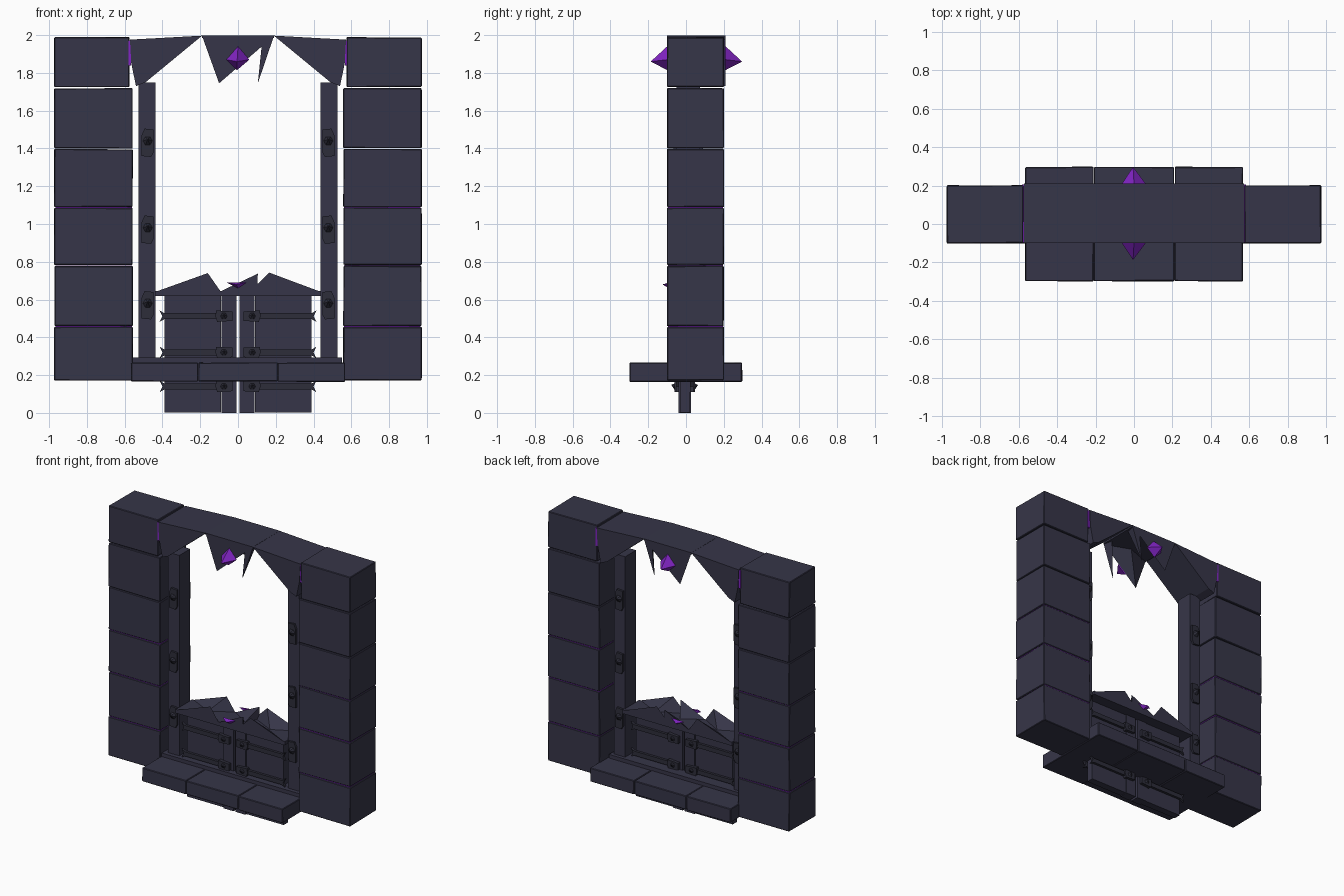
import bpy, bmesh, math, random
from mathutils import Vector

if "Cube" in bpy.data.objects:
    bpy.data.objects.remove(bpy.data.objects["Cube"])

random.seed(4)


def mat(name, rgb):
    m = bpy.data.materials.new(name)
    m.diffuse_color = (*rgb, 1)
    m.use_nodes = True
    m.node_tree.nodes["Principled BSDF"].inputs["Base Color"].default_value = m.diffuse_color
    return m


STONE = mat("dark slate", (0.037, 0.036, 0.065))
METAL = mat("dark metal", (0.026, 0.026, 0.042))
PURPLE = mat("purple crystal", (0.22, 0.018, 0.55))


def finish(name, bm, m):
    bmesh.ops.recalc_face_normals(bm, faces=bm.faces)
    me = bpy.data.meshes.new(name)
    bm.to_mesh(me)
    bm.free()
    me.materials.append(m)
    ob = bpy.data.objects.new(name, me)
    bpy.context.collection.objects.link(ob)
    return ob


def box(name, x0, x1, y0, y1, z0, z1, m=STONE, bevel=0.0, jitter=0.0):
    bm = bmesh.new()
    bmesh.ops.create_cube(bm, size=1)
    for v in bm.verts:
        c = v.co
        v.co = Vector((x0 if c.x < 0 else x1, y0 if c.y < 0 else y1, z0 if c.z < 0 else z1))
        v.co += Vector([random.uniform(-jitter, jitter) for _ in range(3)])
    if bevel:
        bmesh.ops.bevel(bm, geom=bm.edges[:], offset=bevel, segments=1, affect='EDGES')
    return finish(name, bm, m)


def prism(name, pts, y0, y1, m=STONE):
    """Front outline (x, z) pushed through y."""
    bm = bmesh.new()
    a = [bm.verts.new((x, y0, z)) for x, z in pts]
    b = [bm.verts.new((x, y1, z)) for x, z in pts]
    bm.faces.new(a)
    bm.faces.new(b[::-1])
    for i in range(len(pts)):
        j = (i + 1) % len(pts)
        bm.faces.new((a[i], b[i], b[j], a[j]))
    return finish(name, bm, m)


def spike(name, base, tip, m):
    """Pyramid from a base loop to a tip."""
    bm = bmesh.new()
    vs = [bm.verts.new(p) for p in base]
    t = bm.verts.new(tip)
    bm.faces.new(vs)
    for i in range(len(vs)):
        bm.faces.new((vs[i], vs[(i + 1) % len(vs)], t))
    return finish(name, bm, m)


def stud(name, x, y, z, s, r=0.022, length=0.022):
    ring = [(x + r * math.cos(i * math.pi / 3), y, z + r * math.sin(i * math.pi / 3)) for i in range(6)]
    spike(name, ring, (x, y + s * length, z + 0.008), METAL)


# Pillars: six stacked blocks each, with a glowing core in the joints
levels = [(0.172, 0.455), (0.46, 0.778), (0.784, 1.086), (1.091, 1.396), (1.401, 1.718), (1.726, 1.988)]
for side, s in (("left", -1), ("right", 1)):
    for i, (z0, z1) in enumerate(levels):
        a, b = sorted((s * 0.558 if i < 5 else s * 0.575, s * 0.972))
        box(f"{side}_pillar_block_{i}", a, b, -0.1, 0.2, z0, z1, bevel=0.004, jitter=0.002)
    for z in (0.457, 0.781, 1.088):
        a, b = sorted((s * 0.562, s * 0.965))
        box(f"{side}_joint_glow", a, b, -0.095, 0.195, z - 0.002, z + 0.002, PURPLE)

    # Lintel end piece with a broken lower edge
    prism(f"{side}_lintel_piece", [(s * x, z) for x, z in
          [(0.572, 1.976), (0.19, 1.997), (0.49, 1.75), (0.54, 1.73), (0.565, 1.85)]], -0.1, 0.21)
    a, b = sorted((s * 0.566, s * 0.583))
    box(f"{side}_lintel_glow", a, b, -0.097, 0.205, 1.84, 1.972, PURPLE)

    # Door post
    a, b = sorted((s * 0.437, s * 0.527))
    box(f"{side}_post", a, b, -0.05, 0.075, 0.28, 1.75)
    # Post brackets on both faces
    for z in (0.57, 0.97, 1.43):
        for f, y in ((-1, -0.05), (1, 0.075)):
            pts = [(s * 0.51, z - 0.07), (s * 0.46, z - 0.075), (s * 0.447, z - 0.05),
                   (s * 0.447, z + 0.07), (s * 0.495, z + 0.075), (s * 0.51, z + 0.04)]
            prism(f"{side}_bracket", pts, min(y, y + f * 0.015), max(y, y + f * 0.015), METAL)
            stud(f"{side}_bracket_stud", s * 0.478, y + f * 0.015, z + 0.01, f, 0.025, 0.03)

    # Door leaf: recessed panel and inner stile
    a, b = sorted((s * 0.09, s * 0.39))
    box(f"{side}_door_panel", a, b, -0.032, 0.02, 0.003, 0.63)
    a, b = sorted((s * 0.008, s * 0.088))
    box(f"{side}_door_stile", a, b, -0.04, 0.026, 0, 0.63)
    # Door straps with end plates
    for z in (0.14, 0.32, 0.512):
        for f, y in ((-1, -0.036), (1, 0.022)):
            y0, y1 = sorted((y, y + f * 0.018))
            prism(f"{side}_strap", [(s * 0.1, z - 0.016), (s * 0.39, z - 0.016), (s * 0.415, z - 0.03),
                  (s * 0.4, z), (s * 0.415, z + 0.03), (s * 0.39, z + 0.016), (s * 0.1, z + 0.016)], y0, y1, METAL)
            y0, y1 = sorted((y, y + f * 0.026))
            prism(f"{side}_strap_plate", [(s * 0.03, z - 0.025), (s * 0.11, z - 0.03), (s * 0.12, z),
                  (s * 0.115, z + 0.03), (s * 0.03, z + 0.025)], y0, y1, METAL)
            stud(f"{side}_strap_stud", s * 0.075, y + f * 0.026, z, f, 0.018, 0.016)

# Middle of the lintel: thin slab with hanging teeth on front and back
box("lintel_slab", -0.19, 0.19, -0.1, 0.21, 1.985, 1.998)
for face, y, f in (("front", -0.1, -1), ("back", 0.21, 1)):
    inner = y - f * 0.07
    spike(f"{face}_wide_tooth", [(-0.19, y, 1.995), (0.19, y, 1.995), (-0.1, y, 1.745)], (0.0, inner, 1.99), STONE)
    spike(f"{face}_narrow_tooth", [(0.125, y, 1.94), (0.19, y, 1.995), (0.105, y, 1.745)],
          (0.17, inner, 1.985), STONE)
    # Crystal on the lintel
    spike(f"{face}_lintel_crystal", [(0, y, 1.94), (0.06, y, 1.87), (-0.005, y, 1.815), (-0.062, y, 1.87)],
          (-0.005, y + f * 0.087, 1.86), PURPLE)

# Broken crossbar on top of the doors
box("crossbar", -0.44, 0.44, -0.09, 0.1, 0.618, 0.645)
for face, y, f in (("front", -0.09, -1), ("back", 0.1, 1)):
    inner = y - f * 0.09
    spike(f"{face}_left_shard", [(-0.44, y, 0.64), (-0.16, y, 0.74), (-0.09, y, 0.64)], (-0.25, inner, 0.645), STONE)
    spike(f"{face}_middle_shard", [(-0.1, y, 0.64), (0.105, y, 0.737), (0.1, y, 0.64)], (0.05, inner, 0.645), STONE)
    spike(f"{face}_right_shard", [(0.06, y, 0.64), (0.165, y, 0.743), (0.44, y, 0.64)], (0.25, inner, 0.645), STONE)
    spike(f"{face}_crossbar_crystal", [(-0.06, y, 0.69), (0.045, y, 0.69), (0.0, y, 0.66)],
          (-0.01, y + f * 0.035, 0.68), PURPLE)

# Doorstep in three slabs, with a raised threshold
for i, (a, b) in enumerate(((-0.565, -0.211), (-0.209, 0.209), (0.211, 0.565))):
    box(f"doorstep_slab_{i}", a, b, -0.297, 0.297, 0.166, 0.266, bevel=0.004, jitter=0.002)
box("threshold", -0.56, 0.55, -0.08, 0.1, 0.262, 0.292)
